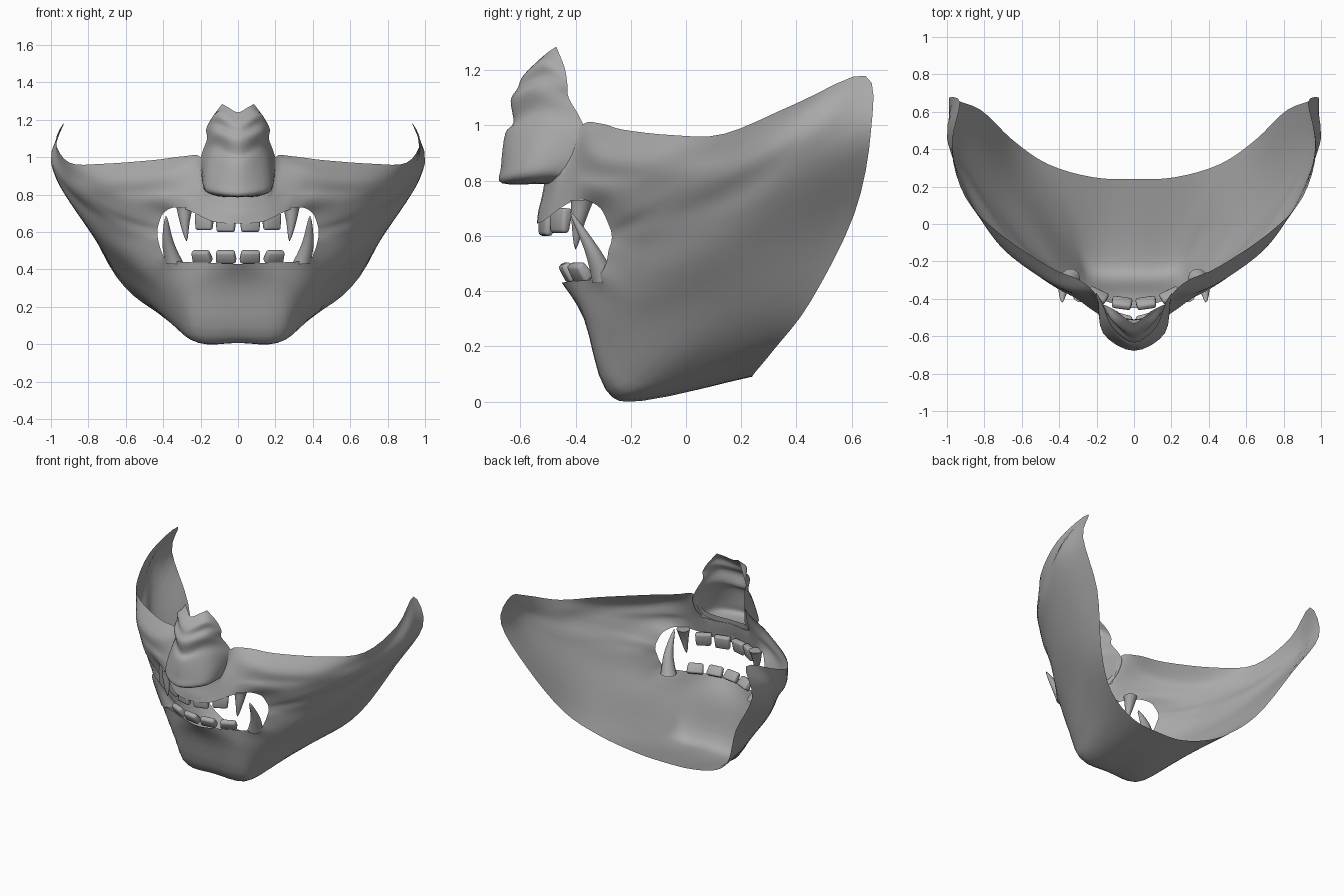
import bpy, bmesh, math
from mathutils import Vector, Matrix

cube = bpy.data.objects.get("Cube")
if cube:
    bpy.data.objects.remove(cube, do_unlink=True)

grey = bpy.data.materials.new("plain grey")
grey.use_nodes = True
colour = (0.4, 0.4, 0.4, 1)
grey.diffuse_color = colour
grey.node_tree.nodes["Principled BSDF"].inputs["Base Color"].default_value = colour


def finish(name, bm, sharp=60):
    """Turn a bmesh into a smooth shaded, coloured object."""
    mesh = bpy.data.meshes.new(name)
    bm.to_mesh(mesh)
    bm.free()
    mesh.materials.append(grey)
    ob = bpy.data.objects.new(name, mesh)
    bpy.context.collection.objects.link(ob)
    bpy.ops.object.select_all(action='DESELECT')
    ob.select_set(True)
    bpy.context.view_layer.objects.active = ob
    bpy.ops.object.shade_smooth_by_angle(angle=math.radians(sharp))
    return ob


def spline(points, steps, closed=False):
    """Catmull-Rom curve through the points."""
    pts = [Vector(p) for p in points]
    n = len(pts)
    pick = (lambda i: pts[i % n]) if closed else (lambda i: pts[min(max(i, 0), n - 1)])
    out = []
    for i in range(n if closed else n - 1):
        a, b, c, d = (pick(i + k) for k in (-1, 0, 1, 2))
        for s in range(steps):
            t = s / steps
            out.append(b + (c - a) * t / 2 + (a - b * 2.5 + c * 2 - d / 2) * t * t
                       + (b * 3 - a - c * 3 + d) * t ** 3 / 2)
    if not closed:
        out.append(pts[-1])
    return out


def flip(p):
    return (-p[0], p[1], p[2])


def skin(name, rows, steps, closed):
    """Smooth sheet through rows of points; rows may run round in a ring."""
    lines = [spline(r, steps) for r in rows]
    columns = [spline(c, steps, closed) for c in zip(*lines)]
    bm = bmesh.new()
    grid = [[bm.verts.new(p) for p in col] for col in columns]
    count = len(grid[0])
    for a, b in zip(grid, grid[1:]):
        for i in range(count if closed else count - 1):
            j = (i + 1) % count
            bm.faces.new((a[i], b[i], b[j], a[j]))
    bmesh.ops.recalc_face_normals(bm, faces=bm.faces)
    # the sheet should face away from the middle of the head
    out = sum(f.normal.dot(f.calc_center_median() - Vector((0, .3, .6))) * f.calc_area()
              for f in bm.faces)
    if out < 0:
        bmesh.ops.reverse_faces(bm, faces=bm.faces)
    return finish(name, bm)


# Mask sheet: spokes from the mouth rim to the outer rim, lip centre to ear tip
cheek_spokes = [
    [(0, -.54, .645), (0, -.535, .69), (0, -.525, .73), (0, -.515, .78), (0, -.51, .82)],
    [(.13, -.515, .655), (.14, -.5, .7), (.15, -.485, .75), (.165, -.47, .8), (.175, -.455, .86)],
    [(.23, -.455, .7), (.24, -.435, .76), (.23, -.42, .83), (.21, -.395, .92), (.2, -.38, 1.0)],
    [(.29, -.41, .725), (.31, -.395, .79), (.35, -.365, .83), (.36, -.35, .92), (.29, -.3, 1.005)],
    [(.35, -.365, .73), (.41, -.345, .78), (.48, -.295, .82), (.5, -.28, .89), (.45, -.23, .985)],
    [(.4, -.31, .7), (.53, -.26, .75), (.665, -.16, .81), (.71, -.12, .88), (.72, -.05, .965)],
    [(.425, -.28, .64), (.6, -.19, .7), (.79, -.01, .81), (.86, .09, .9), (.9, .14, .97)],
    [(.43, -.27, .61), (.63, -.14, .67), (.84, .09, .79), (.94, .27, .92), (.975, .4, 1.08)],
]
# Ear tip down the jaw edge to the middle of the chin
jaw_spokes = [
    [(.43, -.27, .58), (.64, -.11, .63), (.86, .2, .77), (1, .46, .98), (.93, .65, 1.18)],
    [(.425, -.28, .55), (.62, -.1, .57), (.82, .19, .68), (.95, .45, .84), (.99, .67, .98)],
    [(.41, -.29, .5), (.56, -.13, .47), (.71, .12, .53), (.79, .37, .6), (.82, .61, .68)],
    [(.38, -.32, .45), (.46, -.18, .35), (.55, .05, .34), (.61, .26, .34), (.65, .45, .36)],
    [(.28, -.36, .44), (.32, -.3, .28), (.32, -.18, .1), (.39, .07, .14), (.46, .32, .19)],
    [(.13, -.42, .435), (.2, -.36, .3), (.22, -.28, .05), (.21, -.14, .012), (.22, .25, .105)],
    [(0, -.45, .43), (0, -.37, .3), (0, -.29, .045), (0, -.14, .012), (0, .24, .09)],
]
half = cheek_spokes + jaw_spokes
other = [[flip(p) for p in spoke] for spoke in half[-2:0:-1]]
skin("mask_shell", half + other, 4, True)

# Wrinkled nose: each row runs ridge, side, back edge
nose_rows = [
    [(0, -.51, .79), (.1, -.49, .79), (.185, -.44, .82)],
    [(0, -.665, .79), (.155, -.58, .81), (.185, -.43, .84)],
    [(0, -.67, .85), (.165, -.575, .87), (.195, -.385, .89)],
    [(0, -.655, .97), (.145, -.54, .99), (.205, -.365, .97)],
    [(0, -.625, 1.01), (.12, -.53, 1.06), (.19, -.385, 1.03)],
    [(0, -.635, 1.09), (.12, -.55, 1.13), (.165, -.425, 1.1)],
    [(0, -.61, 1.135), (.12, -.51, 1.18), (.17, -.43, 1.15)],
    [(0, -.59, 1.18), (.11, -.52, 1.23), (.14, -.44, 1.21)],
    [(0, -.53, 1.24), (.05, -.5, 1.265), (.085, -.47, 1.285)],
]
skin("nose", [[flip(p) for p in r[:0:-1]] + r for r in nose_rows], 4, False)


def tooth(name, centre, size, turn, tilt, narrow):
    """Rounded block, narrower at one end."""
    bm = bmesh.new()
    bmesh.ops.create_cube(bm, size=1)
    for v in bm.verts:
        if v.co.z * narrow > 0:
            v.co.x *= .9
            v.co.y *= .7
    bmesh.ops.scale(bm, vec=size, verts=bm.verts)
    bmesh.ops.bevel(bm, geom=bm.edges[:], offset=.012, segments=2, profile=.5,
                    affect='EDGES')
    place = (Matrix.Translation(centre) @ Matrix.Rotation(math.radians(turn), 4, 'Z')
             @ Matrix.Rotation(math.radians(tilt), 4, 'X'))
    bmesh.ops.transform(bm, matrix=place, verts=bm.verts)
    finish(name, bm)


def fang(name, path, radius, sides=10):
    """Tapered horn along a curved path."""
    bm = bmesh.new()
    line = spline(path, 4)
    last = len(line) - 1
    rings = []
    for i, p in enumerate(line[:-1]):
        r = radius * (1 - i / last) ** .8
        rings.append([bm.verts.new(p + Vector((math.cos(a), math.sin(a), 0)) * r)
                      for a in (math.tau * k / sides for k in range(sides))])
    tip = bm.verts.new(line[-1])
    bm.faces.new(rings[0])
    for k in range(sides):
        j = (k + 1) % sides
        for a, b in zip(rings, rings[1:]):
            bm.faces.new((a[k], a[j], b[j], b[k]))
        bm.faces.new((rings[-1][k], rings[-1][j], tip))
    bmesh.ops.recalc_face_normals(bm, faces=bm.faces)
    finish(name, bm)


# Teeth and fangs on both sides
for side, s in (("left", 1), ("right", -1)):
    tooth(f"upper_front_tooth_{side}", (s * .065, -.505, .645), (.11, .045, .09), s * 15, -6, -1)
    tooth(f"upper_side_tooth_{side}", (s * .18, -.455, .655), (.108, .045, .09), s * 30, -6, -1)
    tooth(f"lower_front_tooth_{side}", (s * .065, -.425, .47), (.11, .05, .07), s * 8, 35, 1)
    tooth(f"lower_side_tooth_{side}", (s * .195, -.385, .47), (.11, .05, .07), s * 25, 35, 1)
    fang(f"upper_fang_{side}",
         [(s * .285, -.375, .73), (s * .285, -.39, .65), (s * .275, -.4, .55)], .045)
    fang(f"lower_fang_{side}",
         [(s * .34, -.29, .43), (s * .375, -.34, .55), (s * .385, -.42, .69)], .052)
